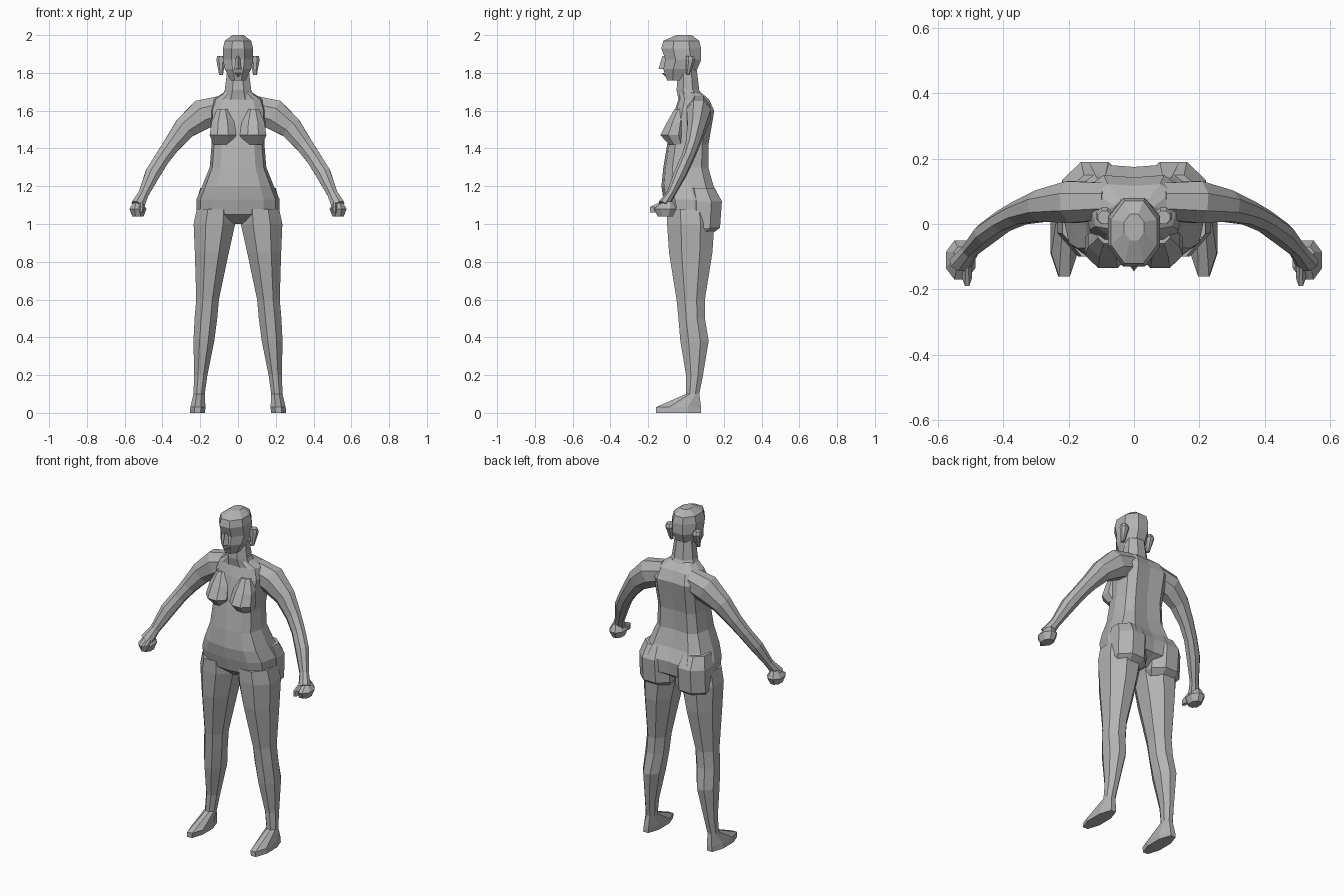
import bpy
import bmesh
import math
from mathutils import Vector

default_cube = bpy.data.objects.get("Cube")
if default_cube:
    bpy.data.objects.remove(default_cube, do_unlink=True)

GREY = (0.45, 0.45, 0.45, 1.0)
skin = bpy.data.materials.new("plain grey")
skin.use_nodes = True
skin.diffuse_color = GREY
skin.node_tree.nodes["Principled BSDF"].inputs["Base Color"].default_value = GREY


def outline(sides, turn, power):
    """Unit cross-section: a polygon made squarer by a lower power."""
    angles = [math.tau * (i + turn) / sides for i in range(sides)]
    points = [[math.copysign(abs(c) ** power, c) for c in (math.cos(a), math.sin(a))]
              for a in angles]
    reach = max(u for u, v in points)
    return [(u / reach, v / reach) for u, v in points]


OCTAGON = outline(sides=8, turn=.5, power=1)
DIAMOND = outline(sides=4, turn=0, power=1)
# The trunk outline is pulled in along the spine
TRUNK = [(u, v * .84 if v > .99 else v) for u, v in outline(sides=12, turn=0, power=.7)]


def skin_rings(name, rings, paired):
    """Bridge equal rings of points into a closed flat-shaded part."""
    bm = bmesh.new()
    loops = [[bm.verts.new(point) for point in ring] for ring in rings]
    count = len(loops[0])
    for low, high in zip(loops, loops[1:]):
        for i in range(count):
            j = (i + 1) % count
            bm.faces.new((low[i], low[j], high[j], high[i]))
    bm.faces.new(loops[0])
    bm.faces.new(loops[-1])
    bmesh.ops.recalc_face_normals(bm, faces=bm.faces[:])
    mesh = bpy.data.meshes.new(name)
    bm.to_mesh(mesh)
    bm.free()
    mesh.materials.append(skin)
    part = bpy.data.objects.new(name, mesh)
    bpy.context.collection.objects.link(part)
    if paired:
        mirror = part.modifiers.new("Mirror", "MIRROR")
        mirror.use_mirror_merge = False


def stack(name, sections, shape=OCTAGON, centre=0, lean=0):
    """Level sections (height, half width, front, back); off-centre parts are mirrored."""
    rings = []
    for z, half, front, back in sections:
        middle, depth = (front + back) / 2, (back - front) / 2
        x = centre + lean * z
        rings.append([Vector((x + half * u, middle + depth * v, z)) for u, v in shape])
    skin_rings(name, rings, paired=centre != 0)


def arm_pair(name, path, flatten):
    """Sections (x, z, radius) square to a path that sweeps forward as it leaves the body."""
    centres = [Vector((x, .07 - 2.4 * x ** 4, z)) for x, z, radius in path]
    last = len(path) - 1
    rings = []
    for i, (x, z, radius) in enumerate(path):
        along = centres[min(i + 1, last)] - centres[max(i - 1, 0)]
        across = along.cross(Vector((0, 1, 0))).normalized() * radius
        deep = across.cross(along).normalized() * radius * flatten
        rings.append([centres[i] + across * u + deep * v for u, v in OCTAGON])
    skin_rings(name, rings, paired=True)


# Trunk from crotch to collar
stack("torso", [
    (1, .05, -.04, .1), (1.05, .22, -.1, .19), (1.13, .22, -.12, .2),
    (1.2, .19, -.13, .16), (1.3, .15, -.12, .13), (1.42, .14, -.1, .13),
    (1.6, .15, -.06, .16), (1.66, .13, -.04, .13), (1.7, .07, -.04, .08)], shape=TRUNK)

# Chest and seat
stack("breasts", [
    (1.42, .05, -.09, 0), (1.47, .07, -.135, 0), (1.54, .06, -.1, 0),
    (1.61, .03, -.06, 0)], centre=.08)
stack("buttocks", [
    (.95, .08, 0, .14), (.98, .1, 0, .18), (1.12, .1, 0, .19),
    (1.19, .08, 0, .15)], centre=.12)

# Legs lean outward and run down into wedge-shaped feet
stack("legs_and_feet", [
    (1.08, .1, -.1, .14), (1, .11, -.1, .15), (.85, .09, -.09, .14),
    (.6, .06, -.05, .1), (.5, .06, -.04, .1), (.38, .055, -.03, .12),
    (.2, .035, 0, .09), (.1, .03, 0, .07), (.03, .04, -.16, .08),
    (0, .04, -.16, .08)], centre=.215, lean=-.09)

# Arms from inside the shoulder to the wrist
arm_pair("arms", [
    (.08, 1.61, .07), (.19, 1.58, .08), (.28, 1.51, .06), (.35, 1.42, .045),
    (.4, 1.35, .04), (.45, 1.27, .04), (.5, 1.16, .027), (.53, 1.1, .035)], flatten=.8)

# Closed hands
stack("fists", [
    (1.12, .02, -.12, -.07), (1.08, .045, -.17, -.05), (1.04, .03, -.15, -.07)], centre=.53)
stack("thumbs", [
    (1.12, .01, -.13, -.08), (1.09, .015, -.19, -.11), (1.06, .01, -.19, -.15)], centre=.51)

# Neck and head
stack("neck", [
    (1.66, .09, -.04, .1), (1.71, .07, -.05, .07), (1.83, .055, -.04, .055)])
stack("head", [
    (1.76, .04, -.1, 0), (1.82, .07, -.12, .06), (1.87, .08, -.11, .08),
    (1.93, .08, -.13, .08), (1.97, .07, -.12, .07), (2, .03, -.05, .03)])

# Facial relief
stack("nose", [(1.82, .02, -.145, -.09), (1.89, .01, -.125, -.09)], shape=DIAMOND)
stack("lips", [(1.78, .01, -.11, -.09), (1.8, .025, -.13, -.09)], shape=DIAMOND)
stack("ears", [
    (1.79, .01, 0, .02), (1.87, .025, 0, .05), (1.89, .02, 0, .04)], centre=.09)
